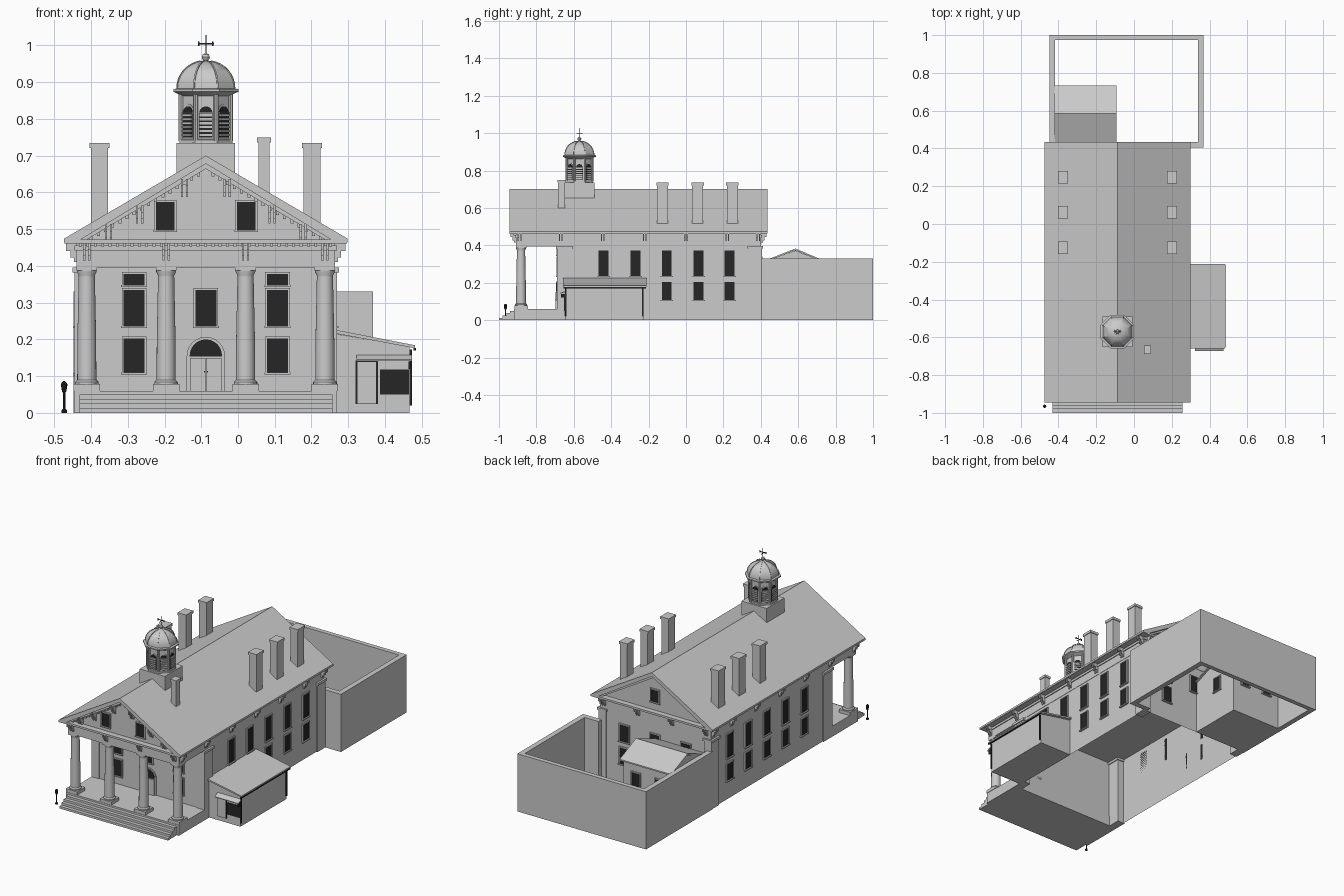
import bpy, bmesh, math
from mathutils import Matrix, Vector

CX = -0.0875          # centre line of the main building
PI = math.pi
mats = {}
for n, c in (("stone_grey", 0.6), ("near_black", 0.019)):
    mats[n] = bpy.data.materials.new(n)
    mats[n].diffuse_color = (c, c, c, 1)
parts = {}
I = Matrix()


def part(name, dark=False):
    return parts.setdefault(name, (bmesh.new(), "near_black" if dark else "stone_grey"))[0]


def frame(x, y, z, deg):
    """Local frame whose -y points out of a wall."""
    return Matrix.Translation((x, y, z)) @ Matrix.Rotation(math.radians(deg), 4, 'Z')


def box(bm, x0, x1, y0, y1, z0, z1, M=I, bottom=True):
    v = [bm.verts.new(M @ Vector((x, y, z))) for z in (z0, z1) for x, y in ((x0, y0), (x1, y0), (x1, y1), (x0, y1))]
    for f in ([0, 3, 2, 1], [4, 5, 6, 7], [0, 1, 5, 4], [1, 2, 6, 5], [2, 3, 7, 6], [3, 0, 4, 7]):
        if bottom or f != [0, 3, 2, 1]:
            bm.faces.new([v[i] for i in f])


def prism(bm, pts, y0, y1, M=I):
    """Extrude an x-z outline along y."""
    a = [bm.verts.new(M @ Vector((x, y0, z))) for x, z in pts]
    b = [bm.verts.new(M @ Vector((x, y1, z))) for x, z in pts]
    fs = [bm.faces.new(a), bm.faces.new(b[::-1])]
    n = len(a)
    fs += [bm.faces.new((a[i], b[i], b[(i + 1) % n], a[(i + 1) % n])) for i in range(n)]
    bmesh.ops.recalc_face_normals(bm, faces=fs)


def lathe(bm, prof, x, y, n=24, phase=0.0):
    rings = [[bm.verts.new((x + r * math.cos(2 * PI * (i + phase) / n), y + r * math.sin(2 * PI * (i + phase) / n), z))
              for i in range(n)] for r, z in prof]
    for a, b in zip(rings, rings[1:]):
        for i in range(n):
            j = (i + 1) % n
            bm.faces.new((a[i], a[j], b[j], b[i]))
    bm.faces.new(rings[0][::-1])
    bm.faces.new(rings[-1])


def window(M, u, z0, z1, w=0.057):
    h = w / 2
    box(part("window_panes", True), u - h, u + h, -0.004, 0, z0, z1, M)
    f = part("window_frames")
    for s in (-1, 1):
        a, b = sorted((u + s * h, u + s * (h + 0.005)))
        box(f, a, b, -0.007, 0, z0, z1, M)
    box(f, u - h - 0.005, u + h + 0.005, -0.007, 0, z1, z1 + 0.005, M)
    box(f, u - h - 0.007, u + h + 0.007, -0.011, 0, z0 - 0.006, z0, M)


def arch(w, z0, zs, n=12):
    return [(-w, z0), (w, z0)] + [(w * math.cos(PI * i / n), zs + w * math.sin(PI * i / n)) for i in range(n + 1)]


def bracket_pair(M, u, out, z0, z1):
    """Two scrolled eave brackets."""
    for s in (-0.007, 0.007):
        b = part("eave_brackets")
        box(b, u + s - 0.003, u + s + 0.003, -out, 0, z0 + (z1 - z0) * 0.6, z1, M)
        box(b, u + s - 0.003, u + s + 0.003, -out * 0.6, 0, z0 + (z1 - z0) * 0.25, z1, M)
        box(b, u + s - 0.003, u + s + 0.003, -out * 0.3, 0, z0, z1, M)


# Main body, entablature and corner pilasters
box(part("main_walls"), CX - 0.35, CX + 0.35, -0.685, 0.40, 0, 0.395, bottom=False)
e = part("entablature")
box(e, CX - 0.352, CX + 0.352, -0.91, 0.402, 0.395, 0.465)
box(e, CX - 0.357, CX + 0.357, -0.915, 0.407, 0.442, 0.455)
pil = part("corner_pilasters")
for s in (-1, 1):
    for y0, y1 in ((-0.69, -0.61), (0.335, 0.406)):
        x0, x1 = sorted((CX + s * 0.31, CX + s * 0.357))
        box(pil, x0, x1, y0, y1, 0, 0.385)
        x0, x1 = sorted((CX + s * 0.305, CX + s * 0.363))
        box(pil, x0, x1, y0 - 0.005, y1 + 0.005, 0.382, 0.396)

# Roof, raking cornice and gable infill
roof = part("roof")
prism(roof, [(CX + x, z) for x, z in ((-0.386, 0.463), (-0.355, 0.463), (0, 0.678), (0.355, 0.463), (0.386, 0.463),
                                      (0.386, 0.474), (0, 0.700), (-0.386, 0.474))], -0.945, 0.435)
box(roof, CX - 0.384, CX + 0.384, -0.943, 0.433, 0.461, 0.472)
prism(part("raking_cornice"), [(CX + x, z) for x, z in ((-0.36, 0.468), (-0.33, 0.468), (0, 0.664), (0.33, 0.468),
                                                       (0.36, 0.468), (0, 0.682))], -0.93, 0.42)
prism(part("gable_walls"), [(CX - 0.35, 0.465), (CX + 0.35, 0.465), (CX, 0.675)], -0.91, 0.402)
FRONT, PED = frame(CX, -0.685, 0, 0), frame(CX, -0.91, 0, 0)
BACK = frame(CX, 0.402, 0, 180)
SIDES = [(1, frame(CX + 0.35, 0, 0, 90)), (-1, frame(CX - 0.35, 0, 0, -90))]

# Brackets and dentils
COLS = (-0.324, -0.108, 0.108, 0.324)
for u in COLS:
    bracket_pair(PED, u, 0.028, 0.415, 0.462)
    bracket_pair(BACK, u, 0.028, 0.415, 0.462)
for s, M in SIDES:
    for y in (-0.89, -0.67, -0.445, -0.22, 0.0, 0.22, 0.385):
        bracket_pair(M, s * y, 0.03, 0.41, 0.462)
d = part("dentils")
for i in range(35):
    box(d, i * 0.02 - 0.345, i * 0.02 - 0.337, -0.013, 0, 0.453, 0.462, PED)
for s in (-1, 1):
    for i in range(1, 17):
        u = i * 0.0195
        z = 0.664 - 0.594 * u
        box(d, s * u - 0.004, s * u + 0.004, -0.013, 0, z - 0.009, z + 0.004, PED)
    for u in (0.058, 0.18, 0.265):
        z = 0.667 - 0.594 * u
        bracket_pair(PED, s * u, 0.028, z - 0.045, z + 0.004)

# Portico floor, steps and columns
box(part("portico_floor"), CX - 0.357, CX + 0.357, -0.92, -0.68, 0, 0.06)
for i in range(4):
    box(part("front_steps"), CX - 0.344, CX + 0.344, -1.0 + i * 0.02, -0.915, i * 0.0125, (i + 1) * 0.0125)
for u in COLS:
    x, y = CX + u, -0.882
    box(part("column_bases"), x - 0.036, x + 0.036, y - 0.036, y + 0.036, 0.06, 0.078)
    lathe(part("columns"), [(0.032, 0.078), (0.032, 0.084), (0.026, 0.09), (0.0255, 0.2), (0.022, 0.37),
                            (0.022, 0.374), (0.027, 0.384), (0.027, 0.388)], x, y)
    box(part("column_bases"), x - 0.028, x + 0.028, y - 0.028, y + 0.028, 0.387, 0.396)

# Windows on every wall
for u in (-0.195, 0.195):
    for z0, z1 in ((0.11, 0.203), (0.237, 0.335), (0.348, 0.378)):
        window(FRONT, u, z0, z1)
    window(PED, math.copysign(0.11, u), 0.498, 0.574, 0.05)
window(FRONT, 0, 0.237, 0.335)
for u in (-0.195, 0, 0.195):
    window(BACK, u, 0.24, 0.335)
window(BACK, -0.195, 0.11, 0.203)
window(BACK, 0, 0.52, 0.59, 0.05)
for s, M in SIDES:
    for y in (-0.44, -0.27, -0.103, 0.067, 0.233):
        window(M, s * y, 0.237, 0.372, 0.053)
        window(M, s * y, 0.108, 0.203, 0.053)

# Front double door with fanlight
door = part("front_door")
prism(door, arch(0.052, 0.06, 0.155), -0.006, 0, FRONT)
for s in (-1, 1):
    box(door, s * 0.022 - 0.021, s * 0.022 + 0.021, -0.012, 0, 0.06, 0.15, FRONT)
    box(part("door_handles", True), s * 0.004 - 0.0015, s * 0.004 + 0.0015, -0.015, 0, 0.11, 0.114, FRONT)
prism(part("fanlight", True), arch(0.044, 0.153, 0.156), -0.009, 0, FRONT)

# Chimneys
ch = part("chimneys")
for x, y, hx, hy, z0, z1 in [(s * 0.289 + CX, y, 0.023, 0.029, 0.48, 0.735) for s in (-1, 1)
                             for y in (-0.126, 0.062, 0.248)] + [(0.071, -0.665, 0.015, 0.019, 0.56, 0.75)]:
    box(ch, x - hx, x + hx, y - hy, y + hy, z0, z1 - 0.014)
    box(ch, x - hx - 0.004, x + hx + 0.004, y - hy - 0.004, y + hy + 0.004, z1 - 0.014, z1)

# Cupola: base, octagonal louvred drum, dome and weather vane
CY = -0.57
box(part("cupola_base"), CX - 0.08, CX + 0.08, CY - 0.08, CY + 0.08, 0.6, 0.735)
lathe(part("cupola_drum"), [(0.078, 0.735), (0.078, 0.743), (0.072, 0.745), (0.072, 0.862), (0.082, 0.868),
                            (0.096, 0.874), (0.096, 0.881), (0.084, 0.883)], CX, CY, 8, 0.5)
dome = [(0.084 * math.cos(t), 0.882 + 0.076 * math.sin(t)) for t in [i * PI / 18 for i in range(9)]]
lathe(part("dome"), dome + [(0.008, 0.958)], CX, CY, 8, 0.5)
for k in range(8):
    a = 2 * PI * (k + 0.5) / 8
    lathe(part("cupola_posts"), [(0.007, 0.74), (0.007, 0.868)], CX + 0.073 * math.cos(a), CY + 0.073 * math.sin(a), 8)
    for p, q in zip(dome, dome[1:]):      # rib segments along each dome edge
        m = Matrix.Translation((CX, CY, 0)) @ Matrix.Rotation(a, 4, 'Z')
        prism(part("dome_ribs"), [p, (p[0] + 0.002, p[1] + 0.002), (q[0] + 0.002, q[1] + 0.002), q], -0.002, 0.002, m)
    M = frame(CX, CY, 0, 45 * k) @ Matrix.Translation((0, -0.0665, 0))
    prism(part("louvre_surrounds"), arch(0.022, 0.745, 0.818), -0.002, 0.001, M)
    prism(part("louvre_openings", True), arch(0.018, 0.75, 0.816), -0.004, 0, M)
    for i in range(6):
        box(part("louvre_slats"), -0.017, 0.017, -0.008, 0, 0.753 + i * 0.0108, 0.759 + i * 0.0108, M)
    box(part("louvre_slats"), -0.019, 0.019, -0.007, 0, 0.815, 0.818, M)
lathe(part("finial_ball"), [(0.004, 0.953), (0.005, 0.958), (0.0095, 0.963), (0.011, 0.968), (0.0085, 0.975),
                            (0.002, 0.979)], CX, CY, 12)
vane = part("weather_vane", True)
lathe(vane, [(0.0016, 0.975), (0.0016, 1.028)], CX, CY, 6)
box(vane, CX - 0.022, CX + 0.022, CY - 0.001, CY + 0.001, 1.003, 1.007)
box(vane, CX - 0.001, CX + 0.001, CY - 0.016, CY + 0.016, 0.998, 1.001)
for s in (-1, 1):
    box(vane, CX + s * 0.019 - 0.002, CX + s * 0.019 + 0.002, CY - 0.001, CY + 0.001, 0.999, 1.011)

# Side wing with lean-to roof, shopfront, awning and gutters
prism(part("wing_walls"), [(0.26, 0), (0.467, 0), (0.467, 0.18), (0.26, 0.216)], -0.645, -0.228)
prism(part("wing_roof"), [(0.26, 0.217), (0.482, 0.176), (0.482, 0.184), (0.26, 0.227)], -0.658, -0.212)
WING = frame(0, -0.645, 0, 0)
box(part("wing_door_surround", True), 0.320, 0.381, -0.003, 0, 0.024, 0.143, WING)
box(part("wing_door"), 0.325, 0.376, -0.007, 0, 0.026, 0.138, WING)
box(part("wing_window", True), 0.386, 0.466, -0.004, 0, 0.05, 0.118, WING)
prism(part("awning"), [(0.645, 0.158), (0.673, 0.145), (0.673, 0.141), (0.645, 0.150)], -0.473, -0.323, frame(0, 0, 0, 90) @ Matrix.Scale(-1, 4, (1, 0, 0)))
g = part("gutters", True)
box(g, 0.478, 0.484, -0.655, -0.215, 0.170, 0.177)
for y in (-0.643, -0.232):
    box(g, 0.467, 0.473, y - 0.004, y + 0.004, 0.02, 0.172)
box(g, 0.464, 0.470, -0.668, -0.645, 0.12, 0.14)

# Walled rear yard and its small outbuilding
yard = part("yard_wall")
box(yard, -0.447, -0.417, 0.40, 1.0, 0, 0.33)
box(yard, 0.338, 0.368, 0.405, 1.0, 0, 0.33)
box(yard, -0.417, 0.338, 0.974, 1.0, 0, 0.33)
box(yard, 0.25, 0.338, 0.405, 0.435, 0, 0.33)
YZ = Matrix(((0, 1, 0, 0), (1, 0, 0, 0), (0, 0, 1, 0), (0, 0, 0, 1)))
prism(part("outbuilding"), [(0.40, 0), (0.715, 0), (0.715, 0.32), (0.585, 0.372), (0.40, 0.305)], -0.417, -0.105, YZ)
prism(part("outbuilding_roof"), [(0.40, 0.302), (0.585, 0.374), (0.733, 0.312), (0.733, 0.32), (0.585, 0.383),
                                 (0.40, 0.31)], -0.42, -0.093, YZ)
OUT = frame(-0.26, 0.715, 0, 180)
for u in (-0.075, 0.075):
    window(OUT, u, 0.18, 0.26, 0.05)
window(frame(-0.105, 0.58, 0, 90), 0, 0.18, 0.26, 0.05)

# Street lamp
lathe(part("street_lamp", True), [(0.007, 0), (0.007, 0.008), (0.003, 0.012), (0.003, 0.055), (0.006, 0.058),
                                  (0.009, 0.078), (0.007, 0.082), (0.002, 0.087)], -0.473, -0.965, 8)

# Turn every part into an object
for name, (bm, mat) in parts.items():
    bmesh.ops.recalc_face_normals(bm, faces=bm.faces[:])
    me = bpy.data.meshes.new(name)
    bm.to_mesh(me)
    bm.free()
    me.materials.append(mats[mat])
    ob = bpy.data.objects.new(name, me)
    bpy.context.collection.objects.link(ob)
    if name in ("columns", "dome", "finial_ball", "cupola_drum", "street_lamp"):
        bpy.ops.object.select_all(action='DESELECT')
        ob.select_set(True)
        bpy.context.view_layer.objects.active = ob
        bpy.ops.object.shade_smooth_by_angle(angle=math.radians(30))
